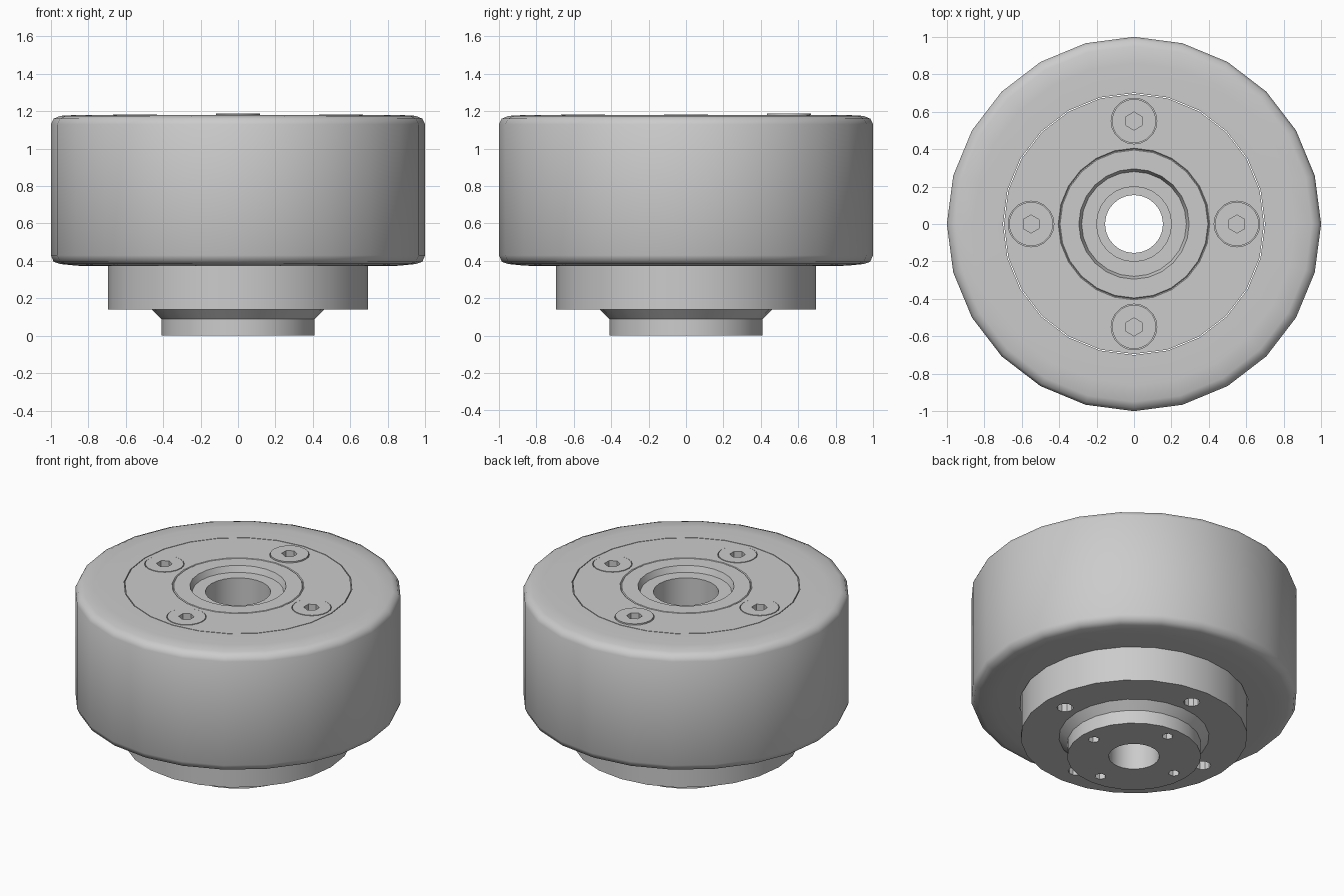
import bpy, bmesh, math

if "Cube" in bpy.data.objects:
    bpy.data.objects.remove(bpy.data.objects["Cube"])


def link(name, bm):
    bmesh.ops.recalc_face_normals(bm, faces=bm.faces[:])
    me = bpy.data.meshes.new(name)
    bm.to_mesh(me)
    bm.free()
    ob = bpy.data.objects.new(name, me)
    bpy.context.collection.objects.link(ob)
    return ob


def lathe(name, profile, sides=24):
    """Closed (r, z) profile revolved around z."""
    bm = bmesh.new()
    rings = []
    for i in range(sides):
        a = 2 * math.pi * i / sides
        rings.append([bm.verts.new((r * math.cos(a), r * math.sin(a), z)) for r, z in profile])
    n = len(profile)
    for i in range(sides):
        p, q = rings[i], rings[(i + 1) % sides]
        for j in range(n):
            k = (j + 1) % n
            bm.faces.new((p[j], q[j], q[k], p[k]))
    return link(name, bm)


def prism(name, x, y, z0, z1, r, sides, turn=0.0):
    bm = bmesh.new()
    lo, hi = [[bm.verts.new((x + r * math.cos(turn + 2 * math.pi * i / sides),
                             y + r * math.sin(turn + 2 * math.pi * i / sides), z))
               for i in range(sides)] for z in (z0, z1)]
    bm.faces.new(lo[::-1])
    bm.faces.new(hi)
    for i in range(sides):
        j = (i + 1) % sides
        bm.faces.new((lo[i], lo[j], hi[j], hi[i]))
    return link(name, bm)


def activate(ob):
    bpy.ops.object.select_all(action='DESELECT')
    ob.select_set(True)
    bpy.context.view_layer.objects.active = ob


def cut(ob, cutter):
    mod = ob.modifiers.new("cut", 'BOOLEAN')
    mod.operation = 'DIFFERENCE'
    mod.solver = 'EXACT'
    mod.object = cutter
    activate(ob)
    bpy.ops.object.modifier_apply(modifier=mod.name)
    bpy.data.objects.remove(cutter, do_unlink=True)


def smooth(ob, deg):
    activate(ob)
    bpy.ops.object.shade_smooth_by_angle(angle=math.radians(deg))


# Outer tread with rounded shoulders
tread = lathe("wheel_tread", [
    (0.70, 0.372), (0.86, 0.374), (0.95, 0.383), (0.985, 0.395), (1.0, 0.43),
    (1.0, 1.13), (0.985, 1.16), (0.95, 1.175), (0.86, 1.18), (0.70, 1.18)])
smooth(tread, 50)

# Core: stepped hub, flange, top plate with seam, bearing seat and bore
core = lathe("wheel_core", [
    (0.155, 0.0), (0.41, 0.0), (0.41, 0.09), (0.46, 0.14), (0.695, 0.14),
    (0.695, 1.18), (0.405, 1.18), (0.40, 1.174), (0.395, 1.18), (0.295, 1.18),
    (0.28, 1.14), (0.20, 1.14), (0.20, 0.30), (0.155, 0.30)])

# Four screws on top, bolt holes below
for i in range(4):
    c, s = [(1, 0), (0, 1), (-1, 0), (0, -1)][i]
    x, y = 0.55 * c, 0.55 * s
    cut(core, prism("pocket_cutter", x, y, 1.10, 1.30, 0.122, 20))
    cut(core, prism("flange_hole_cutter", x, y, 0.0, 0.24, 0.05, 10))
    cut(core, prism("hub_hole_cutter", 0.32 * c, 0.32 * s, -0.1, 0.10, 0.035, 6))
    screw = prism("cap_screw_%d" % (i + 1), x, y, 1.09, 1.187 if i == 1 else 1.182, 0.118, 20)
    cut(screw, prism("socket_cutter", x, y, 1.13, 1.30, 0.048, 6, math.pi / 6))
    smooth(screw, 30)
smooth(core, 30)
